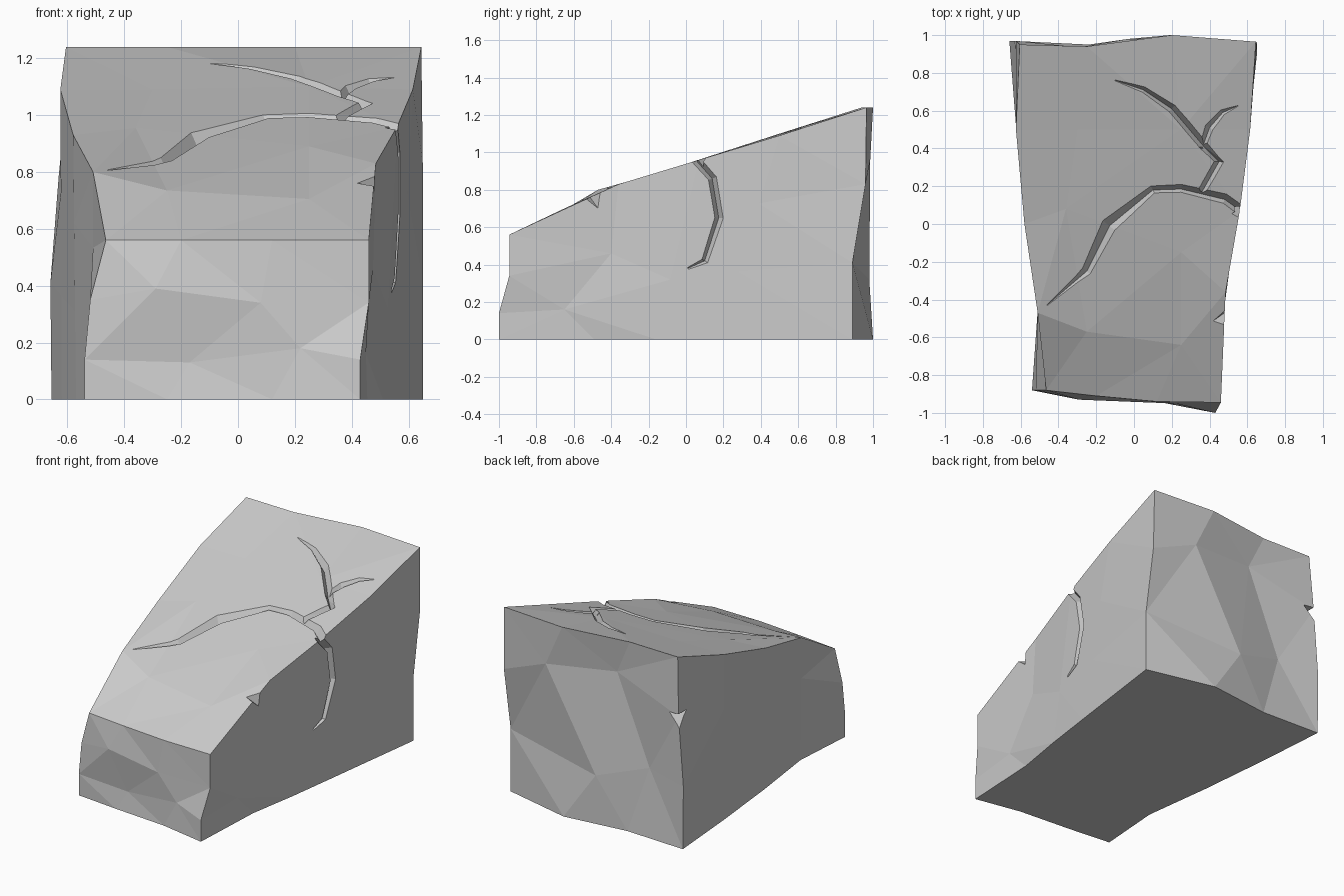
import bpy, bmesh
from mathutils import Vector
from mathutils.bvhtree import BVHTree

cube = bpy.data.objects.get("Cube")
if cube:
    bpy.data.objects.remove(cube, do_unlink=True)

stone = bpy.data.materials.new("grey stone")
stone.use_nodes = True
GREY = (0.6, 0.6, 0.6, 1)
stone.diffuse_color = GREY
bsdf = next(n for n in stone.node_tree.nodes if n.type == 'BSDF_PRINCIPLED')
bsdf.inputs["Base Color"].default_value = GREY

# Long edges of the sloping block, front to back
top_left = [(-.465, -.88, .56), (-.51, -.47, .8), (-.58, 0, .93), (-.625, .5, 1.09), (-.605, .95, 1.24)]
top_right = [(.46, -.945, .56), (.485, -.36, .83), (.56, .07, .96), (.615, .5, 1.09), (.645, .965, 1.24)]
low_left = [(-.54, -.88, 0), (-.51, -.46, 0), (-.57, 0, 0), (-.62, .5, 0), (-.656, .97, 0)]
low_right = [(.43, -1, 0), (.455, -.49, 0), (.51, -.16, 0), (.555, .17, 0), (.65, .89, 0)]

# Chipped facets: lattice points moved away from the straight loft
NX, NY, NZ = 3, 4, 3
front_facets = {
    (1, 0, 0): (-.25, -.91, 0), (2, 0, 0): (.12, -.94, 0),
    (0, 0, 1): (-.54, -.88, .14), (1, 0, 1): (-.17, -.9, .13),
    (2, 0, 1): (.22, -.95, .18), (3, 0, 1): (.43, -1, .14),
    (0, 0, 2): (-.52, -.88, .35), (1, 0, 2): (-.29, -.93, .39),
    (2, 0, 2): (.08, -.945, .34), (3, 0, 2): (.46, -.945, .34),
    (1, 0, 3): (-.2, -.91, .56), (2, 0, 3): (.12, -.94, .56),
}
back_facets = {
    (1, 4, 0): (-.24, .95, 0), (2, 4, 0): (.19, 1, 0),
    (0, 4, 1): (-.66, .97, .41), (1, 4, 1): (-.38, .92, .44),
    (2, 4, 1): (-.03, .98, .32), (3, 4, 1): (.65, .89, .41),
    (0, 4, 2): (-.625, .97, .86), (1, 4, 2): (-.145, .92, 1.01),
    (2, 4, 2): (.33, .985, .96), (3, 4, 2): (.65, .96, .83),
    (1, 4, 3): (-.25, .94, 1.24), (2, 4, 3): (.2, 1, 1.24),
}
top_and_side_facets = {
    (1, 1, 3): (-.25, -.57, .735), (2, 1, 3): (.25, -.64, .705),
    (1, 2, 3): (-.36, .08, .955), (2, 2, 3): (.25, -.15, .89),
    (1, 3, 3): (-.3, .5, 1.09), (2, 3, 3): (.25, .5, 1.1),
    (3, 1, 1): (.45, -.65, .16), (3, 1, 2): (.475, -.4, .46),
}
moved = {**front_facets, **back_facets, **top_and_side_facets}


def lattice_point(i, j, k):
    if (i, j, k) in moved:
        return Vector(moved[i, j, k])
    low = Vector(low_left[j]).lerp(Vector(low_right[j]), i / NX)
    top = Vector(top_left[j]).lerp(Vector(top_right[j]), i / NX)
    return low.lerp(top, k / NZ)


def make_object(name, bm):
    bmesh.ops.recalc_face_normals(bm, faces=bm.faces)
    mesh = bpy.data.meshes.new(name)
    bm.to_mesh(mesh)
    bm.free()
    mesh.materials.append(stone)
    obj = bpy.data.objects.new(name, mesh)
    bpy.context.scene.collection.objects.link(obj)
    return obj


# Block: skin the six sides of the lattice
bm = bmesh.new()
verts = {}


def vert(key):
    if key not in verts:
        verts[key] = bm.verts.new(lattice_point(*key))
    return verts[key]


size = (NX, NY, NZ)
for axis in range(3):
    u, v = [a for a in range(3) if a != axis]
    for end in (0, size[axis]):
        for a in range(size[u]):
            for b in range(size[v]):
                quad = []
                for da, db in ((0, 0), (1, 0), (1, 1), (0, 1)):
                    key = [end] * 3
                    key[u], key[v] = a + da, b + db
                    quad.append(vert(tuple(key)))
                bm.faces.new(quad)
bmesh.ops.triangulate(bm, faces=bm.faces, quad_method='SHORT_EDGE')
surface = BVHTree.FromBMesh(bm)
block = make_object("rock_block", bm)
cutters = []


# Cracks: V-shaped grooves following a path of (across, along, width)
def crack(name, path, axis, lift=0.015):
    normal = Vector((0, 0, 0))
    normal[axis] = 1
    points, height = [], 0
    for a, b, _ in path:
        p = Vector((a, b, 3)) if axis == 2 else Vector((3, a, b))
        hit = surface.ray_cast(p, -normal)[0]
        height = hit[axis] if hit else height
        p[axis] = height
        points.append(p)
    bm = bmesh.new()
    rings = []
    for n, p in enumerate(points):
        tangent = points[min(n + 1, len(points) - 1)] - points[max(n - 1, 0)]
        side = normal.cross(tangent).normalized()
        width = max(path[n][2], 0.004)
        depth = 0.9 * width
        half = width / 2 * (1 + lift / depth)
        rings.append([bm.verts.new(q) for q in (
            p + normal * lift + side * half,
            p + normal * lift - side * half,
            p - normal * depth)])
    for r, s in zip(rings, rings[1:]):
        for m in range(3):
            n = (m + 1) % 3
            bm.faces.new((r[m], r[n], s[n], s[m]))
    bm.faces.new(rings[0])
    bm.faces.new(rings[-1])
    bmesh.ops.triangulate(bm, faces=bm.faces)
    cutters.append(make_object(name, bm))


crack("long_crack", [(-.46, -.43, 0), (-.25, -.25, .05), (-.13, -.01, .08), (.1, .18, .04),
                     (.25, .185, .04), (.48, .13, .05), (.55, .08, .05), (.62, .03, .05)], 2)
crack("rear_crack", [(-.1, .76, 0), (.05, .71, .03), (.2, .61, .045), (.37, .41, .045),
                     (.45, .33, .05), (.36, .17, .04)], 2)
crack("branch_crack", [(.36, .4, .03), (.4, .51, .045), (.47, .59, .03), (.55, .625, 0)], 2)
crack("side_crack", [(.01, .38, .01), (.1, .42, .035), (.175, .65, .045), (.14, .86, .045),
                     (.06, .95, .045), (0, 1.02, .045)], 0)


# Notches: small chips knocked out of the edges
def notch(name, points):
    bm = bmesh.new()
    for p in points:
        bm.verts.new(p)
    bmesh.ops.convex_hull(bm, input=bm.verts)
    cutters.append(make_object(name, bm))


notch("edge_notch", [(.41, -.52, .77), (.5, -.57, .77), (.5, -.44, .81), (.48, -.47, .7), (.45, -.5, .85)])
notch("corner_notch", [(-.64, .87, .88), (-.53, .985, .87), (-.65, .985, .75), (-.72, 1.06, .88)])

# Cut everything out of the block and drop the cutters
for cutter in cutters:
    cutter.hide_render = True
    mod = block.modifiers.new(cutter.name, 'BOOLEAN')
    mod.operation = 'DIFFERENCE'
    mod.solver = 'EXACT'
    mod.object = cutter
bpy.context.view_layer.update()
graph = bpy.context.evaluated_depsgraph_get()
carved = bpy.data.meshes.new_from_object(block.evaluated_get(graph))
block.modifiers.clear()
block.data = carved
for cutter in cutters:
    bpy.data.objects.remove(cutter, do_unlink=True)
carved.materials.clear()
carved.materials.append(stone)
for poly in carved.polygons:
    poly.material_index = 0
    poly.use_smooth = False
